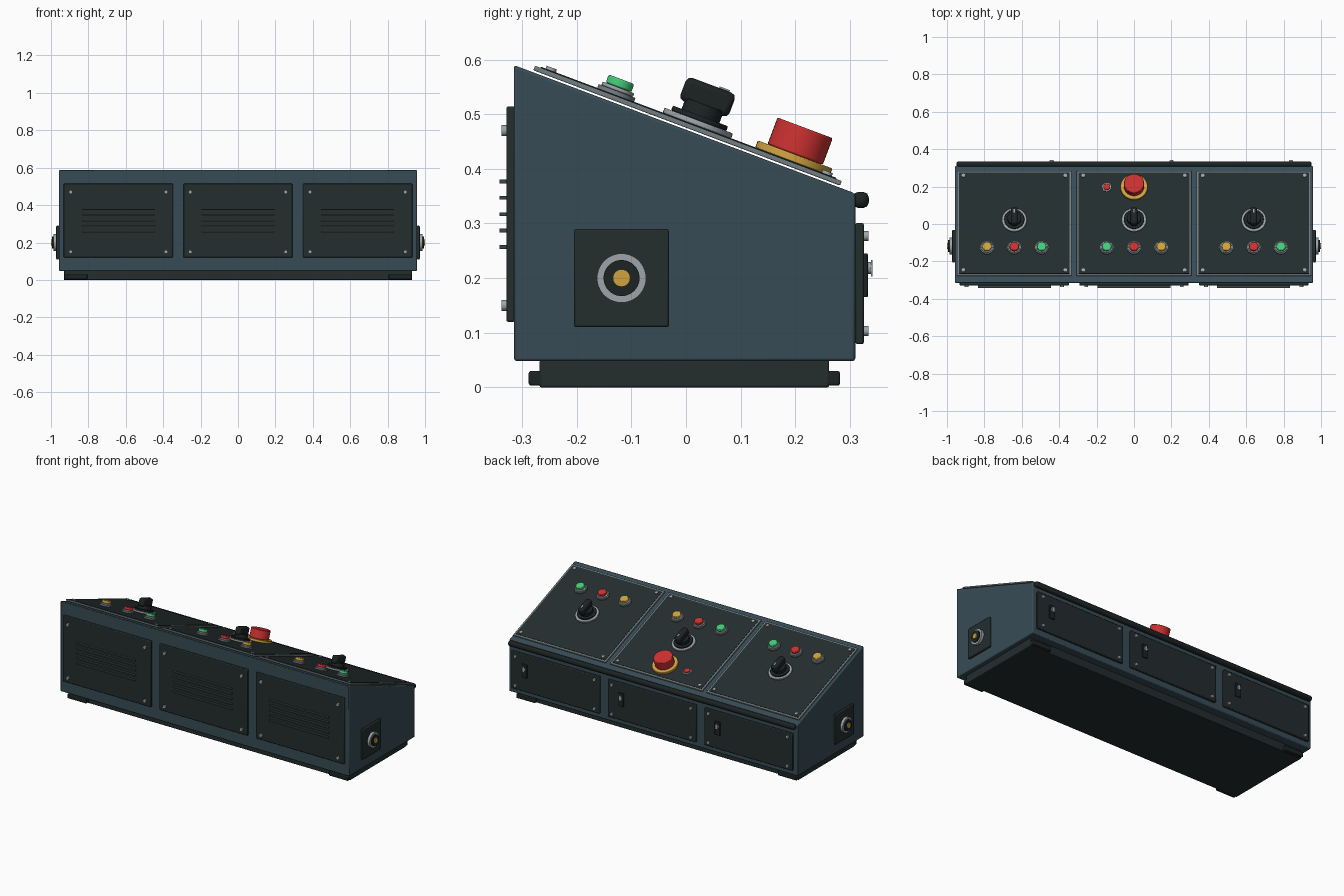
import bpy, bmesh, math
from mathutils import Matrix, Vector

if "Cube" in bpy.data.objects:
    bpy.data.objects.remove(bpy.data.objects["Cube"])


def material(name, r, g, b):
    m = bpy.data.materials.new(name)
    m.use_nodes = True
    m.diffuse_color = (r, g, b, 1)
    m.node_tree.nodes["Principled BSDF"].inputs["Base Color"].default_value = (r, g, b, 1)
    return m


BLUE = material("slate_blue_paint", .038, .071, .092)
DARK = material("dark_panel", .017, .026, .027)
BLACK = material("black_plastic", .012, .017, .017)
STEEL = material("steel", .34, .38, .40)
FRAME = material("frame_grey", .17, .205, .22)
SLAT = material("slat_grey", .045, .055, .057)
RED = material("red", .6, .03, .03)
YELLOW = material("amber", .62, .36, .05)
GREEN = material("green", .06, .6, .19)


def finish(bm, name, mat, frame, bevel=0):
    """Turn a bmesh into a placed, shaded object."""
    mesh = bpy.data.meshes.new(name)
    bmesh.ops.recalc_face_normals(bm, faces=bm.faces)
    bm.to_mesh(mesh)
    bm.free()
    mesh.materials.append(mat)
    ob = bpy.data.objects.new(name, mesh)
    bpy.context.collection.objects.link(ob)
    ob.matrix_world = frame
    if bevel:
        mod = ob.modifiers.new("rounded_edges", 'BEVEL')
        mod.width, mod.segments, mod.limit_method = bevel, 2, 'ANGLE'
    bpy.ops.object.select_all(action='DESELECT')
    ob.select_set(True)
    bpy.context.view_layer.objects.active = ob
    bpy.ops.object.shade_smooth_by_angle(angle=math.radians(35))
    return ob


def box(name, frame, center, size, mat, bevel=0):
    bm = bmesh.new()
    bmesh.ops.create_cube(bm, size=1, matrix=Matrix.Translation(center) @ Matrix.Diagonal((*size, 1)))
    return finish(bm, name, mat, frame, bevel)


def disc(name, frame, u, v, low, high, radius, mat, bevel=0, sides=40):
    """Cylinder standing on the frame's surface from height low to high."""
    bm = bmesh.new()
    bmesh.ops.create_cone(bm, cap_ends=True, segments=sides, radius1=radius, radius2=radius,
                          depth=high - low, matrix=Matrix.Translation((u, v, (low + high) / 2)))
    return finish(bm, name, mat, frame, bevel)


def ring(name, frame, u, v, low, high, outer, inner, mat, sides=40):
    """Flat washer with an open centre."""
    bm = bmesh.new()
    profile = [(inner, low), (outer, low), (outer, high), (inner, high)]
    loops = [[bm.verts.new((u + r * math.cos(t), v + r * math.sin(t), h)) for r, h in profile]
             for t in (math.tau * i / sides for i in range(sides))]
    for i in range(sides):
        a, b = loops[i], loops[(i + 1) % sides]
        for k in range(4):
            n = (k + 1) % 4
            bm.faces.new((a[k], a[n], b[n], b[k]))
    return finish(bm, name, mat, frame)


def screws(name, frame, u, v, du, dv, low, high, radius):
    for su in (-1, 1):
        for sv in (-1, 1):
            disc(name, frame, u + su * du, v + sv * dv, low, high, radius, STEEL, sides=16)


# Local frames: z points out of each surface
SLOPE = math.atan(.376)
UPRIGHT = Matrix.Rotation(math.pi / 2, 4, 'X')
WORLD = Matrix.Identity(4)
DECK = Matrix.Translation((0, 0, .4716)) @ Matrix.Rotation(-SLOPE, 4, 'X')
FRONT = Matrix.Translation((0, -.315, 0)) @ UPRIGHT
BACK = Matrix.Translation((0, .31, 0)) @ Matrix.Rotation(math.pi, 4, 'Z') @ UPRIGHT
BAYS = (-.64, 0, .64)

# Wedge cabinet from its side profile
bm = bmesh.new()
outline = [(-.315, .048), (.31, .048), (.31, .355), (-.315, .59)]
face = bm.faces.new([bm.verts.new((-.957, y, z)) for y, z in outline])
side = bmesh.ops.extrude_face_region(bm, geom=[face])
bmesh.ops.translate(bm, vec=Vector((1.914, 0, 0)),
                    verts=[g for g in side["geom"] if isinstance(g, bmesh.types.BMVert)])
finish(bm, "cabinet", BLUE, WORLD, .005)

# Plinth, skids and rear bar
box("plinth", WORLD, (0, -.003, .025), (1.86, .53, .05), DARK, .003)
for s in (-1, 1):
    box("skid", WORLD, (s * .867, -.003, .0165), (.125, .57, .027), BLACK, .004)
box("rear_bar", WORLD, (0, .32, .343), (1.9, .03, .03), BLACK, .011)

# Sloping control panels
for i, x in enumerate(BAYS):
    box("panel_frame", DECK, (x, 0, .008), (.614, .6, .009), FRAME, .002)
    box("control_panel", DECK, (x, 0, .0125), (.592, .578, .004), DARK)
    screws("panel_screw", DECK, x, 0, .272, .27, .014, .02, .01)

    # Row of push buttons
    colours = (GREEN, RED, YELLOW) if i == 1 else (YELLOW, RED, GREEN)
    for k, colour in enumerate(colours):
        u, v = x + (k - 1) * .146, -.143
        disc("button_flange", DECK, u, v, .014, .022, .036, FRAME)
        disc("button_bezel", DECK, u, v, .022, .029, .031, STEEL, .002)
        disc("button_cap", DECK, u, v, .029, .045, .025, colour, .003)

    # Rotary selector
    v = .016
    disc("selector_flange", DECK, x, v, .014, .024, .067, STEEL, .002)
    disc("selector_collar", DECK, x, v, .024, .033, .054, BLACK, .002)
    disc("selector_neck", DECK, x, v, .033, .055, .037, BLACK)
    box("selector_grip", DECK, (x, v, .07), (.036, .096, .046), BLACK, .01)
    box("selector_pointer", DECK, (x, v + .024, .094), (.008, .02, .004), STEEL)

# Emergency stop and its lamp
disc("stop_collar", DECK, 0, .203, .014, .028, .073, YELLOW, .002)
disc("stop_button", DECK, 0, .203, .028, .08, .054, RED, .003)
disc("lamp_bezel", DECK, -.146, .203, .014, .02, .024, STEEL)
disc("lamp_cap", DECK, -.146, .203, .02, .028, .018, RED, .002)

# Front vent covers with slats
for x in BAYS:
    box("vent_cover", FRONT, (x, .317, .006), (.584, .395, .016), DARK, .004)
    screws("vent_screw", FRONT, x, .31, .255, .16, .01, .023, .01)
    for k in range(5):
        box("vent_slat", FRONT, (x, .257 + k * .03, .019), (.39, .007, .015), SLAT)

# Rear doors with latches
for x in BAYS:
    box("rear_door", BACK, (x, .19, .008), (.584, .222, .016), DARK, .004)
    screws("door_screw", BACK, x, .19, .262, .087, .012, .024, .009)
    box("latch_plate", BACK, (x - .2, .205, .019), (.035, .08, .008), BLACK, .002)
    disc("latch_boss", BACK, x - .2, .218, .022, .029, .011, STEEL)
    box("latch_handle", BACK, (x - .2, .218, .03), (.016, .03, .003), STEEL)

# Side connector plates
for s in (-1, 1):
    end = (Matrix.Translation((s * .957, -.118, .2))
           @ Matrix.Rotation(s * math.pi / 2, 4, 'Z') @ UPRIGHT)
    box("socket_plate", end, (0, 0, .007), (.174, .18, .016), DARK, .004)
    ring("socket_ring", end, 0, 0, .014, .03, .045, .032, STEEL)
    disc("socket_core", end, 0, 0, .014, .037, .033, BLACK)
    disc("socket_pin", end, 0, 0, .037, .043, .016, YELLOW)
